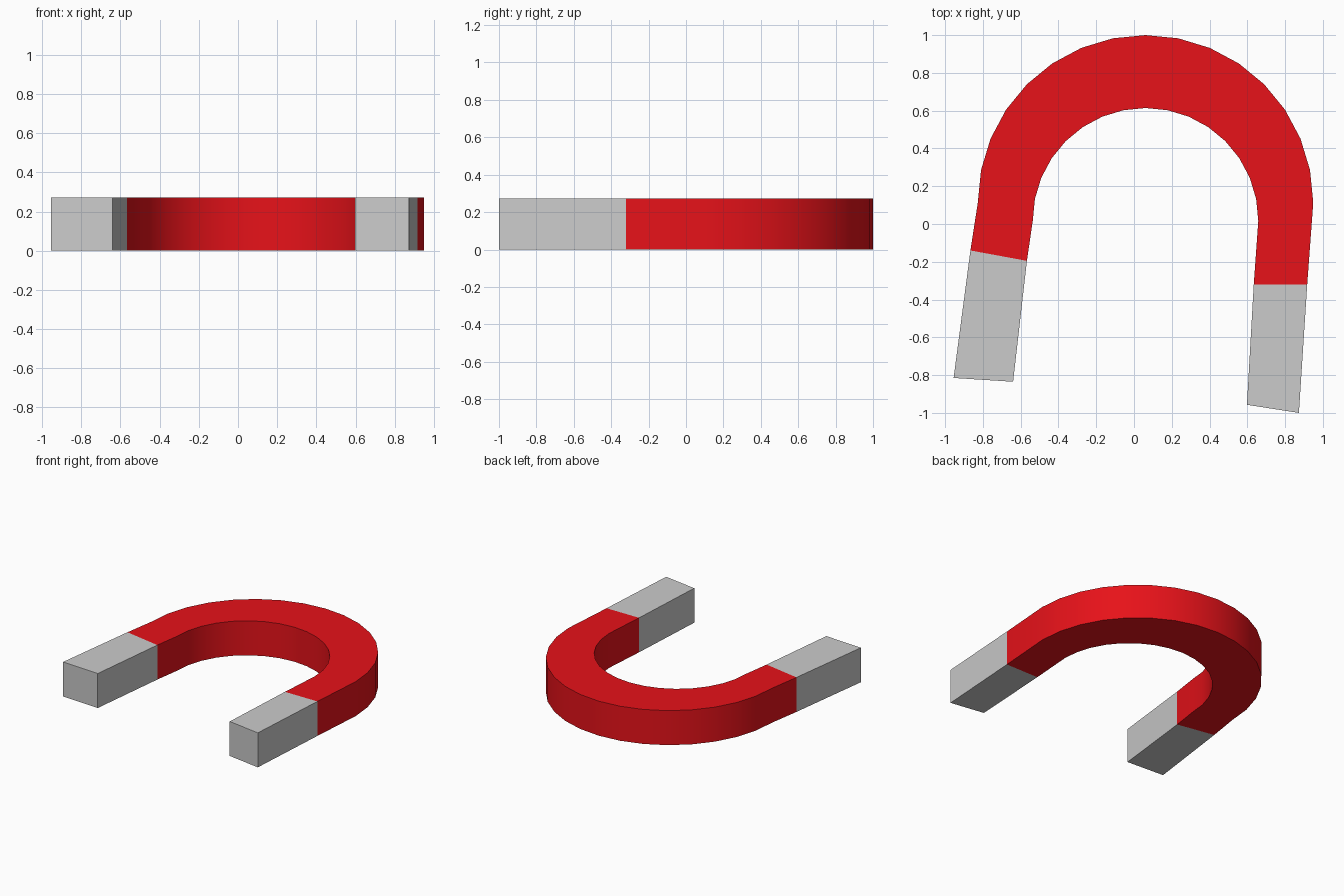
import bpy
from math import sin, cos, radians

if "Cube" in bpy.data.objects:
    bpy.data.objects.remove(bpy.data.objects["Cube"])

HEIGHT = 0.272
STEPS = 16  # segments of the half-circle bend


def bar(name, sections, cap_start=False, cap_end=False, material=None):
    """Rectangular bar through a list of (outer xy, inner xy) sections."""
    verts, faces = [], []
    for (ox, oy), (ix, iy) in sections:
        verts += [(ox, oy, HEIGHT), (ix, iy, HEIGHT), (ix, iy, 0), (ox, oy, 0)]
    for i in range(len(sections) - 1):
        a, b = 4 * i, 4 * i + 4
        for k in range(4):
            n = (k + 1) % 4
            faces.append((a + k, a + n, b + n, b + k))
    last = len(verts) - 4
    if cap_start:
        faces.append((3, 2, 1, 0))
    if cap_end:
        faces.append((last, last + 1, last + 2, last + 3))
    mesh = bpy.data.meshes.new(name)
    mesh.from_pydata(verts, [], faces)
    obj = bpy.data.objects.new(name, mesh)
    bpy.context.collection.objects.link(obj)
    if material:
        mesh.materials.append(material)
    bpy.ops.object.select_all(action='DESELECT')
    obj.select_set(True)
    bpy.context.view_layer.objects.active = obj
    bpy.ops.object.shade_smooth_by_angle(angle=radians(30))
    return obj


def arc(cx, cy, r):
    """Half circle from left over the top to the right."""
    return [(cx - r * cos(radians(180 * i / STEPS)),
             cy + r * sin(radians(180 * i / STEPS))) for i in range(STEPS + 1)]


red = bpy.data.materials.new("red_paint")
red.diffuse_color = (0.8, 0.006, 0.01, 1)
red.use_nodes = True
red.node_tree.nodes["Principled BSDF"].inputs["Base Color"].default_value = red.diffuse_color

# Slightly skewed leg sections: joint with the red bend and free tip
left_joint = ((-0.866, -0.14), (-0.567, -0.195))
left_end = ((-0.955, -0.815), (-0.64, -0.835))
right_joint = ((0.917, -0.32), (0.634, -0.32))
right_end = ((0.873, -1.0), (0.598, -0.957))

# Red horseshoe bend: outer and inner arcs are slightly offset
bend = list(zip(arc(0.061, 0.112, 0.888), arc(0.061, 0.017, 0.597)))
bar("horseshoe_bend", [left_joint] + bend + [right_joint], material=red)

# Bare metal pole tips
bar("left_pole_tip", [left_end, left_joint], cap_start=True)
bar("right_pole_tip", [right_joint, right_end], cap_end=True)
